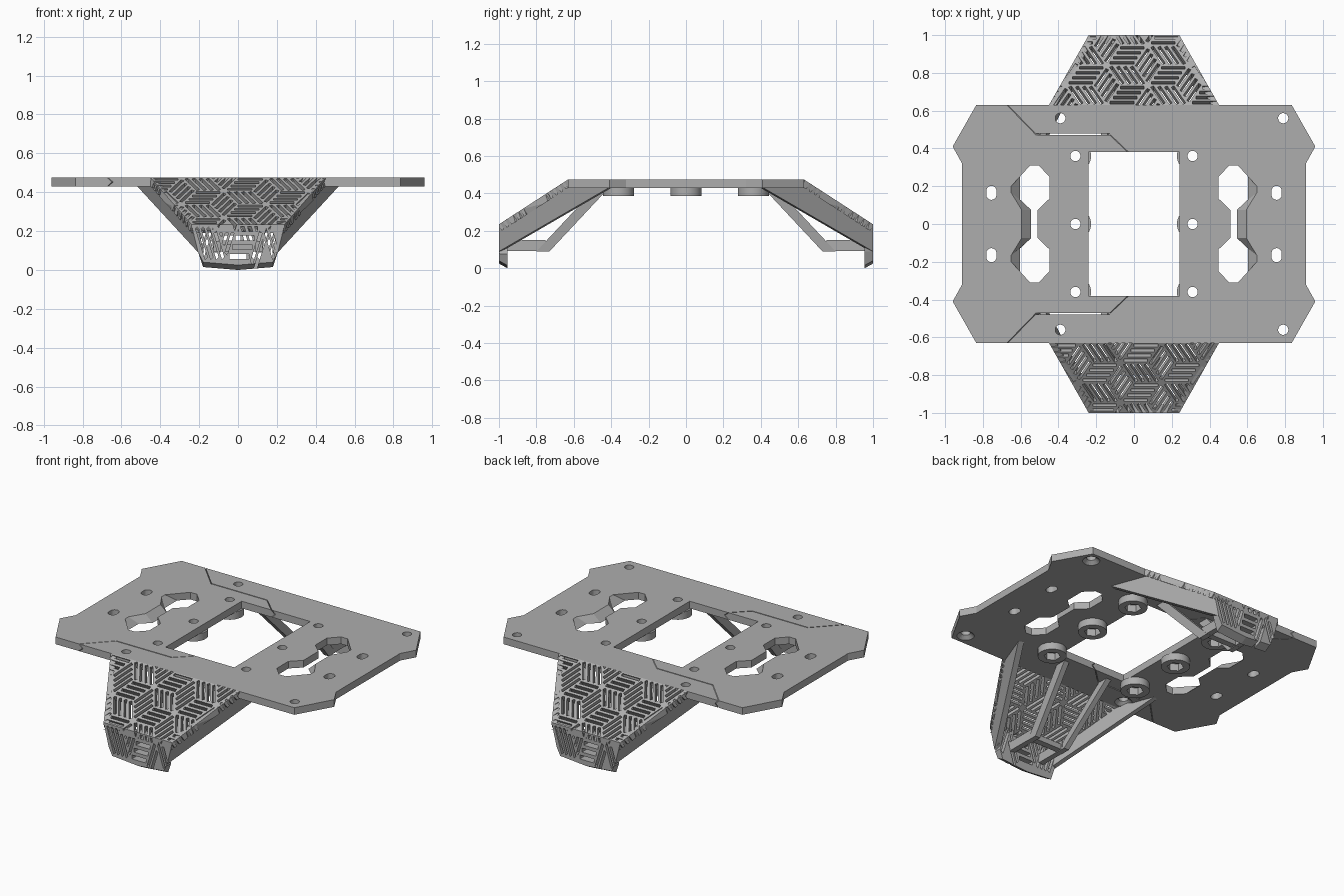
import bpy, bmesh, math
from mathutils import Vector, Matrix

cube = bpy.data.objects.get("Cube")
if cube:
    bpy.data.objects.remove(cube)

GREY = (0.42, 0.42, 0.42, 1)
mat = bpy.data.materials.new("plain grey")
mat.use_nodes = True
mat.diffuse_color = GREY
mat.node_tree.nodes["Principled BSDF"].inputs["Base Color"].default_value = GREY

Z0, Z1 = 0.43, 0.475          # plate underside and top
BELOW, ABOVE = 0.35, 0.55     # cutter range


def loft(bm, rings):
    """Closed solid through rings with equal point counts."""
    vs = [[bm.verts.new(p) for p in r] for r in rings]
    n = len(vs[0])
    faces = [bm.faces.new(vs[0]), bm.faces.new(vs[-1])]
    for a, b in zip(vs, vs[1:]):
        for i in range(n):
            j = (i + 1) % n
            faces.append(bm.faces.new((a[i], a[j], b[j], b[i])))
    bmesh.ops.recalc_face_normals(bm, faces=faces)


def at(pts, z):
    return [(x, y, z) for x, y in pts]


def prism(bm, pts, za, zb):
    loft(bm, [at(pts, za), at(pts, zb)])


def circle(cx, cy, r, n=24, stretch=0):
    out = []
    for i in range(n):
        a = 2 * math.pi * (i + 0.5) / n
        s = math.sin(a)
        out.append((cx + r * math.cos(a), cy + r * s + math.copysign(stretch, s)))
    return out


def make(name, bm):
    me = bpy.data.meshes.new(name)
    bm.to_mesh(me)
    bm.free()
    ob = bpy.data.objects.new(name, me)
    bpy.context.collection.objects.link(ob)
    me.materials.append(mat)
    return ob


def cut(ob, bm):
    cutter = make("cutter", bm)
    cutter.hide_render = True
    mod = ob.modifiers.new("cut", "BOOLEAN")
    mod.operation, mod.solver, mod.object = "DIFFERENCE", "EXACT", cutter
    bpy.context.view_layer.objects.active = ob
    bpy.ops.object.modifier_apply(modifier=mod.name)
    bpy.data.objects.remove(cutter)


# Main plate
quarter = [(0.91, 0.32), (0.96, 0.41), (0.835, 0.63)]
half = [(x, -y) for x, y in reversed(quarter)] + quarter
bm = bmesh.new()
prism(bm, half + [(-x, -y) for x, y in half], Z0, Z1)
plate = make("plate", bm)

# Centre window, screw holes and countersinks
bosses = [(sx * 0.31, y) for sx in (-1, 1) for y in (-0.36, 0, 0.36)]
holes = bmesh.new()
prism(holes, [(-0.24, -0.38), (0.24, -0.38), (0.24, 0.38), (-0.24, 0.38)], BELOW, ABOVE)
for x, y in bosses:
    prism(holes, circle(x, y, 0.027), BELOW, ABOVE)
for x in (-0.39, 0.79):
    for y in (-0.56, 0.56):
        rings = [(0.05, BELOW), (0.05, Z0), (0.027, Z0 + 0.02), (0.027, ABOVE)]
        loft(holes, [at(circle(x, y, r), z) for r, z in rings])

# Twin-lobed slots with a sloping outer wall, and oval holes beside them
inner = [(0.51, 0.075), (0.447, 0.135), (0.447, 0.25), (0.505, 0.31), (0.55, 0.31)]
low = inner + [(0.604, 0.255), (0.604, 0.13), (0.545, 0.075)]
high = inner + [(0.65, 0.2), (0.65, 0.165), (0.595, 0.075)]
for s in (-1, 1):
    def full(pts):
        return [(s * x, y) for x, y in pts] + [(s * x, -y) for x, y in reversed(pts)]
    loft(holes, [at(full(p), z) for p, z in
                 ((low, BELOW), (low, Z0), (high, Z1), (high, ABOVE))])
    for y in (-0.165, 0.165):
        prism(holes, circle(s * 0.755, y, 0.027, stretch=0.01), BELOW, ABOVE)
cut(plate, holes)

# Interlocking seams with a chevron section
seam = bmesh.new()
path = [(-0.69, 0.65), (-0.52, 0.475), (-0.13, 0.475), (-0.015, 0.365)]
for s in (-1, 1):
    band = [(x, s * (y + 0.003)) for x, y in path]
    band += [(x, s * (y - 0.003)) for x, y in reversed(path)]
    mid = (Z0 + Z1) / 2
    loft(seam, [at([(x + dx, y) for x, y in band], z) for dx, z in
                ((0, Z0 - 0.01), (0, Z0), (0.025, mid), (0, Z1), (0, Z1 + 0.01))])
cut(plate, seam)

# Nut bosses with hexagonal pockets under the plate
for i, (x, y) in enumerate(bosses):
    bm = bmesh.new()
    prism(bm, circle(x, y, 0.083, 32), 0.385, Z0)
    boss = make(f"nut_boss_{i + 1}", bm)
    bm = bmesh.new()
    prism(bm, circle(x, y, 0.048, 6), BELOW, ABOVE)
    cut(boss, bm)
    bpy.ops.object.select_all(action="DESELECT")
    boss.select_set(True)
    bpy.ops.object.shade_smooth_by_angle()


def cube_slots(bm, place, umax, vmax, depth):
    """Slots laid out as a tumbling-block tiling, placed on a surface."""
    a, count, w = 0.145, 4, 0.0085
    dirs = [Vector((math.cos(t), math.sin(t))) for t in
            (2 * math.pi * k / 3 for k in range(3))]
    for i in range(-6, 7):
        for j in range(-6, 7):
            centre = a * (i * (dirs[0] - dirs[1]) + j * (dirs[1] - dirs[2]))
            for k in range(3):
                d, e = dirs[k], dirs[(k + 1) % 3]
                side = Vector((-d.y, d.x))
                for m in range(count):
                    p = centre + e * a * (m + 0.5) / count
                    q = p + d * a * 0.93
                    p = p + d * a * 0.07
                    c = (p + q) / 2
                    if abs(c.x) > umax or not -0.05 < c.y < vmax:
                        continue
                    quad = [p + side * w, p - side * w, q - side * w, q + side * w]
                    loft(bm, [[place(r.x, r.y, h) for r in quad] for h in (0.02, -depth)])


def guard(label, turn):
    parts = []

    # Sloping grille
    top = Vector((0, -0.63, Z1))
    down = Vector((0, -0.37, -0.24))
    length = down.length
    down.normalize()
    out = Vector((0, down.z, -down.y))
    bm = bmesh.new()
    face = [Vector(p) for p in ((-0.45, -0.63, Z1), (0.45, -0.63, Z1),
                                (0.24, -1, 0.235), (-0.24, -1, 0.235))]
    loft(bm, [face, [p + Vector((0, 0, -0.045)) for p in face]])
    panel = make(label + "_grille", bm)
    bm = bmesh.new()
    cube_slots(bm, lambda u, v, h: Vector((u, 0, 0)) + top + down * v + out * h,
               0.5, length + 0.03, 0.08)
    cut(panel, bm)
    parts.append(panel)

    # Upright nose with a wedge-shaped lower lip
    bm = bmesh.new()
    upper = [(-0.205, 0.09), (-0.24, 0.235), (0.24, 0.235), (0.205, 0.09)]
    front = upper + [(0.18, 0.04), (0, 0.025), (-0.18, 0.04)]
    back = upper + [(0.18, 0.015), (0, 0), (-0.18, 0.015)]
    loft(bm, [[(x, y, z) for x, z in r] for r, y in ((front, -1), (back, -0.955))])
    nose = make(label + "_nose", bm)
    bm = bmesh.new()
    cube_slots(bm, lambda u, v, h: Vector((u * 0.8, -1 - h, 0.235 - v * 1.5)),
               0.24, 0.11, 0.08)
    cut(nose, bm)
    parts.append(nose)

    for s, side in ((1, "left"), (-1, "right")):
        # Leaning side wall
        bm = bmesh.new()
        wall = [Vector(p) for p in ((s * 0.24, -1, 0.235), (s * 0.45, -0.63, Z1 - 0.001),
                                    (s * 0.52, -0.41, Z0 + 0.002), (s * 0.205, -1, 0.09))]
        inward = Vector((-s * 0.03, 0.015, 0))
        loft(bm, [wall, [p + inward for p in wall]])
        parts.append(make(f"{label}_{side}_wall", bm))

        # Inner strut: slanting arm and foot bar
        bm = bmesh.new()
        def section(x, y, z):
            return [(s * (x + dx), y - dy, z) for dx, dy in
                    ((0, 0), (0.035, 0), (0.035, 0.07), (0, 0.07))]
        loft(bm, [section(0.09, -0.73, 0.09), section(0.14, -0.41, Z0 + 0.002)])
        foot = [(s * 0.09, -0.75), (s * 0.125, -0.75), (s * 0.125, -0.96), (s * 0.09, -0.96)]
        prism(bm, foot, 0.092, 0.15)
        parts.append(make(f"{label}_{side}_strut", bm))

    # Bar joining the struts
    bm = bmesh.new()
    prism(bm, [(-0.1, -0.8), (0.1, -0.8), (0.1, -0.76), (-0.1, -0.76)], 0.095, 0.13)
    parts.append(make(label + "_crossbar", bm))
    for ob in parts:
        ob.data.transform(Matrix.Rotation(turn, 4, "Z"))


guard("front", 0)
guard("back", math.pi)
